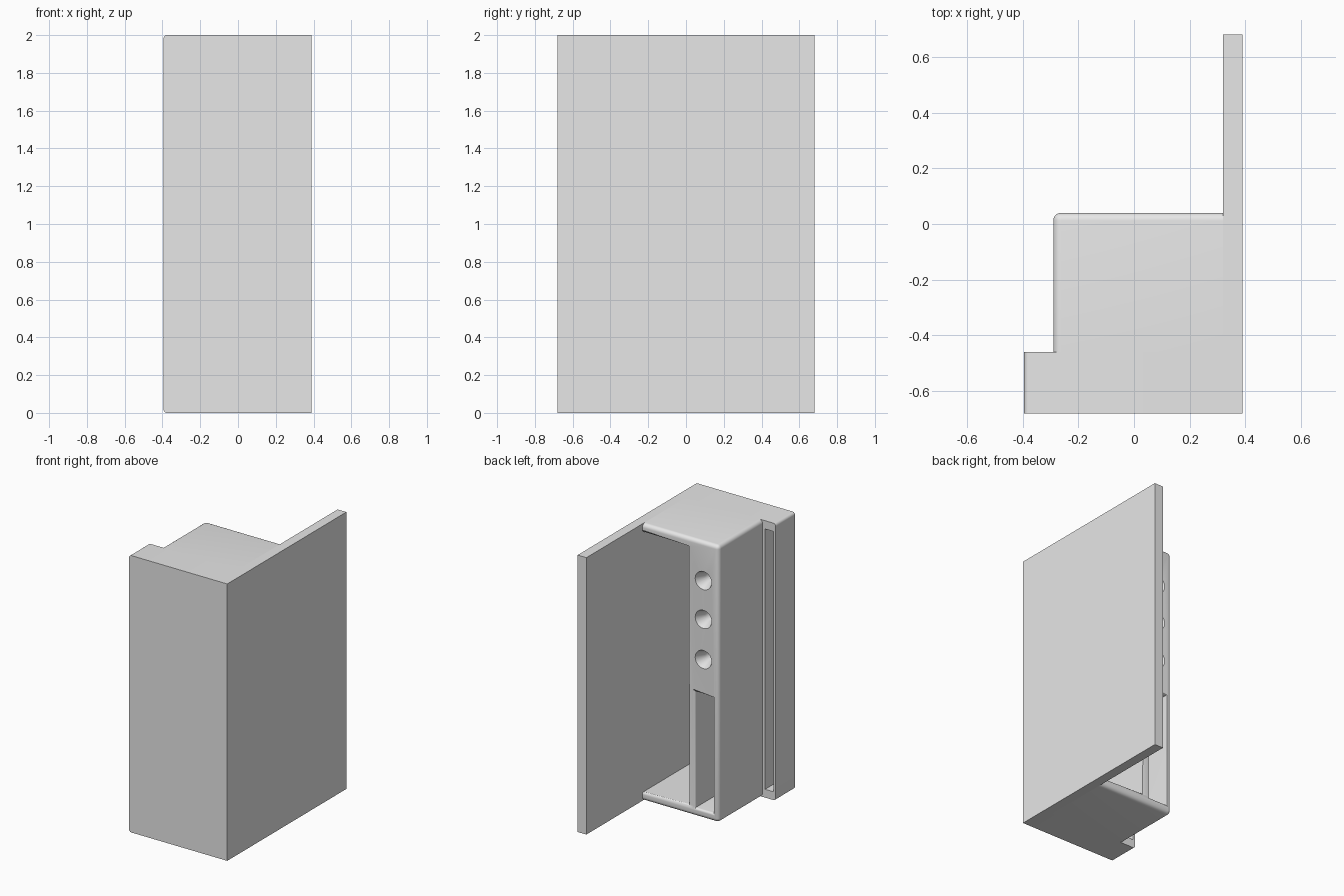
import bpy
import bmesh
import math
from mathutils import Matrix, Vector

if "Cube" in bpy.data.objects:
    bpy.data.objects.remove(bpy.data.objects["Cube"])

grey = bpy.data.materials.new("light_grey")
grey.use_nodes = True
grey.diffuse_color = (0.8, 0.8, 0.8, 1)
grey.node_tree.nodes["Principled BSDF"].inputs["Base Color"].default_value = (0.8, 0.8, 0.8, 1)

HEIGHT, RIM = 2.0, 0.06
FRONT, STEP, BACK = -0.68, -0.46, 0.04
SIDE, PANEL = -0.29, 0.32


def add_object(name, bm):
    mesh = bpy.data.meshes.new(name)
    bm.to_mesh(mesh)
    bm.free()
    mesh.materials.append(grey)
    obj = bpy.data.objects.new(name, mesh)
    bpy.context.collection.objects.link(obj)
    return obj


def round_edges(bm, rule, radius):
    """Round every edge whose two ends satisfy the rule."""
    edges = [e for e in bm.edges if rule(e.verts[0].co, e.verts[1].co)]
    if edges:
        bmesh.ops.bevel(bm, geom=edges, offset=radius, segments=6, profile=0.5,
                        affect='EDGES', clamp_overlap=True)


def box(name, low, high, rule=None, radius=0.0):
    bm = bmesh.new()
    low, high = Vector(low), Vector(high)
    bmesh.ops.create_cube(bm, size=1)
    for v in bm.verts:
        v.co = (low + high) / 2 + v.co * (high - low)
    if rule:
        round_edges(bm, rule, radius)
    return add_object(name, bm)


def cone(name, x, z, outer, inner, y_outer, y_inner):
    """Tapered cutter lying along y."""
    bm = bmesh.new()
    bmesh.ops.create_cone(bm, cap_ends=True, segments=32, radius1=inner,
                          radius2=outer, depth=y_outer - y_inner)
    bm.transform(Matrix.Translation((x, (y_outer + y_inner) / 2, z))
                 @ Matrix.Rotation(-math.pi / 2, 4, 'X'))
    return add_object(name, bm)


def cut(obj, cutter):
    mod = obj.modifiers.new("cut", 'BOOLEAN')
    mod.operation, mod.solver, mod.object = 'DIFFERENCE', 'EXACT', cutter
    graph = bpy.context.evaluated_depsgraph_get()
    mesh = bpy.data.meshes.new_from_object(obj.evaluated_get(graph))
    obj.modifiers.clear()
    obj.data = mesh


def near(a, b):
    return abs(a - b) < 0.001


def both(a, b, axis, value):
    return near(a[axis], value) and near(b[axis], value)


# Tall side panel
side_panel = box("side_panel", (PANEL, FRONT, 0), (0.39, 0.68, HEIGHT))


# Front block with the projecting flange
def flange_ends(a, b):
    return both(a, b, 0, -0.395) and near(a.z, b.z)


front_block = box("front_block", (-0.395, FRONT, 0), (PANEL, STEP, HEIGHT),
                  flange_ends, 0.02)


# Rear housing, rounded on its outer edges
def housing_outer(a, b):
    planes = [both(a, b, 0, SIDE), both(a, b, 1, BACK),
              both(a, b, 2, 0) or both(a, b, 2, HEIGHT)]
    return sum(planes) == 2 and (planes[0] or planes[1]) and not both(a, b, 0, PANEL) \
        and not both(a, b, 1, STEP)


rear_housing = box("rear_housing", (SIDE, STEP, 0), (PANEL, BACK, HEIGHT),
                   housing_outer, 0.028)

# Main cavity, narrow side pocket and flange groove
cavity = box("cavity_cutter", (-0.05, -0.62, RIM), (PANEL + 0.02, 0.2, HEIGHT - RIM))
pocket = box("pocket_cutter", (-0.25, -0.62, RIM), (-0.1, 0.2, 0.9))
groove = box("groove_cutter", (-0.377, -0.62, RIM), (-0.31, -0.4, HEIGHT - RIM))
cutters = [cavity, pocket, groove]
for target, tools in ((front_block, cutters), (rear_housing, (cavity, pocket))):
    for tool in tools:
        cut(target, tool)


# Soften the rims of the openings
def opening_rim(a, b):
    if not both(a, b, 1, BACK):
        return False
    shelf = both(a, b, 2, RIM) or both(a, b, 2, HEIGHT - RIM) or both(a, b, 2, 0.9)
    return shelf or both(a, b, 0, -0.1)


bm = bmesh.new()
bm.from_mesh(rear_housing.data)
round_edges(bm, opening_rim, 0.015)
bm.to_mesh(rear_housing.data)
bm.free()

# Three countersunk holes
for z in (1.72, 1.44, 1.15):
    sink = cone("sink_cutter", -0.167, z, 0.066, 0.036, BACK + 0.001, -0.03)
    bore = cone("bore_cutter", -0.167, z, 0.036, 0.036, -0.02, -0.2)
    for tool in (sink, bore):
        cut(rear_housing, tool)
        cutters.append(tool)

for tool in cutters:
    bpy.data.objects.remove(tool)

# Smooth the rounded edges
bpy.ops.object.select_all(action='DESELECT')
for obj in (side_panel, front_block, rear_housing):
    obj.select_set(True)
    bpy.context.view_layer.objects.active = obj
bpy.ops.object.shade_smooth_by_angle(angle=math.radians(30))
